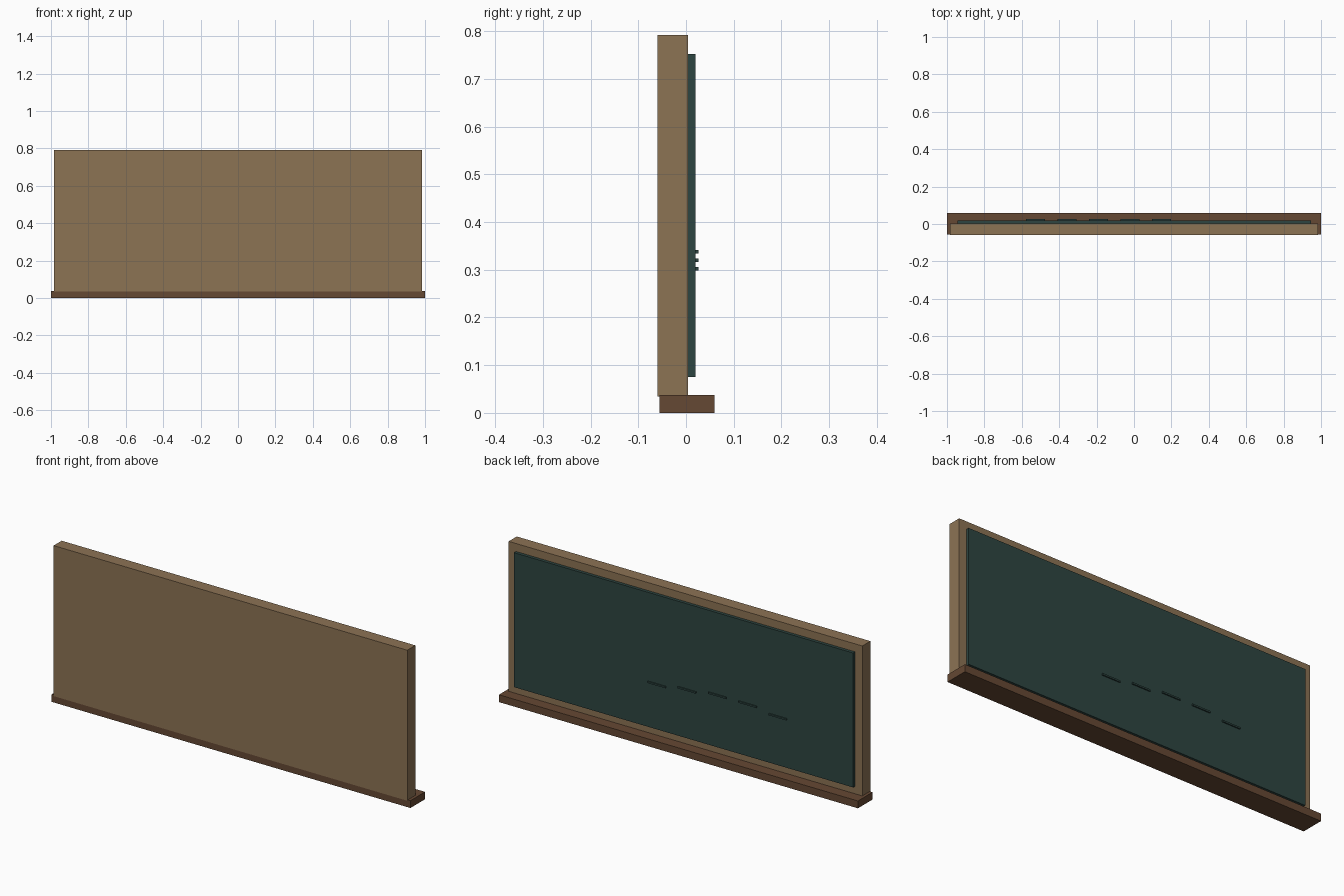
import bpy

cube = bpy.data.objects.get("Cube")
if cube:
    bpy.data.objects.remove(cube, do_unlink=True)


def material(name, rgb):
    """Flat material from 0-255 sRGB values, stored as linear."""
    lin = [((c / 255 + 0.055) / 1.055) ** 2.4 for c in rgb]
    m = bpy.data.materials.new(name)
    m.use_nodes = True
    m.diffuse_color = (*lin, 1)
    m.node_tree.nodes["Principled BSDF"].inputs["Base Color"].default_value = (*lin, 1)
    return m


def box(name, x, y, z, mat):
    """Box spanning the given (min, max) range on each axis."""
    spans = (x, y, z)
    bpy.ops.mesh.primitive_cube_add(size=1, location=[(a + b) / 2 for a, b in spans])
    ob = bpy.context.object
    ob.name = name
    ob.scale = [b - a for a, b in spans]
    bpy.ops.object.transform_apply(location=False, rotation=False, scale=True)
    ob.data.materials.append(mat)
    return ob


wood = material("light_wood", (140, 115, 84))
dark_wood = material("dark_wood", (101, 72, 51))
slate = material("green_slate", (45, 69, 65))

# Solid wooden backing with a raised writing panel
box("backing", (-0.985, 0.985), (-0.06, 0.004), (0.034, 0.792), wood)
box("writing_panel", (-0.945, 0.945), (0.004, 0.02), (0.075, 0.752), slate)

# Ledge running along the bottom
box("chalk_ledge", (-1, 1), (-0.056, 0.06), (0, 0.037), dark_wood)

# Row of thin raised strokes on the panel
for i, z in enumerate((0.32, 0.338, 0.338, 0.32, 0.302)):
    x = -0.527 + 0.1685 * i
    box(f"stroke_{i + 1}", (x - 0.05, x + 0.05), (0.018, 0.026),
        (z - 0.004, z + 0.004), slate)
